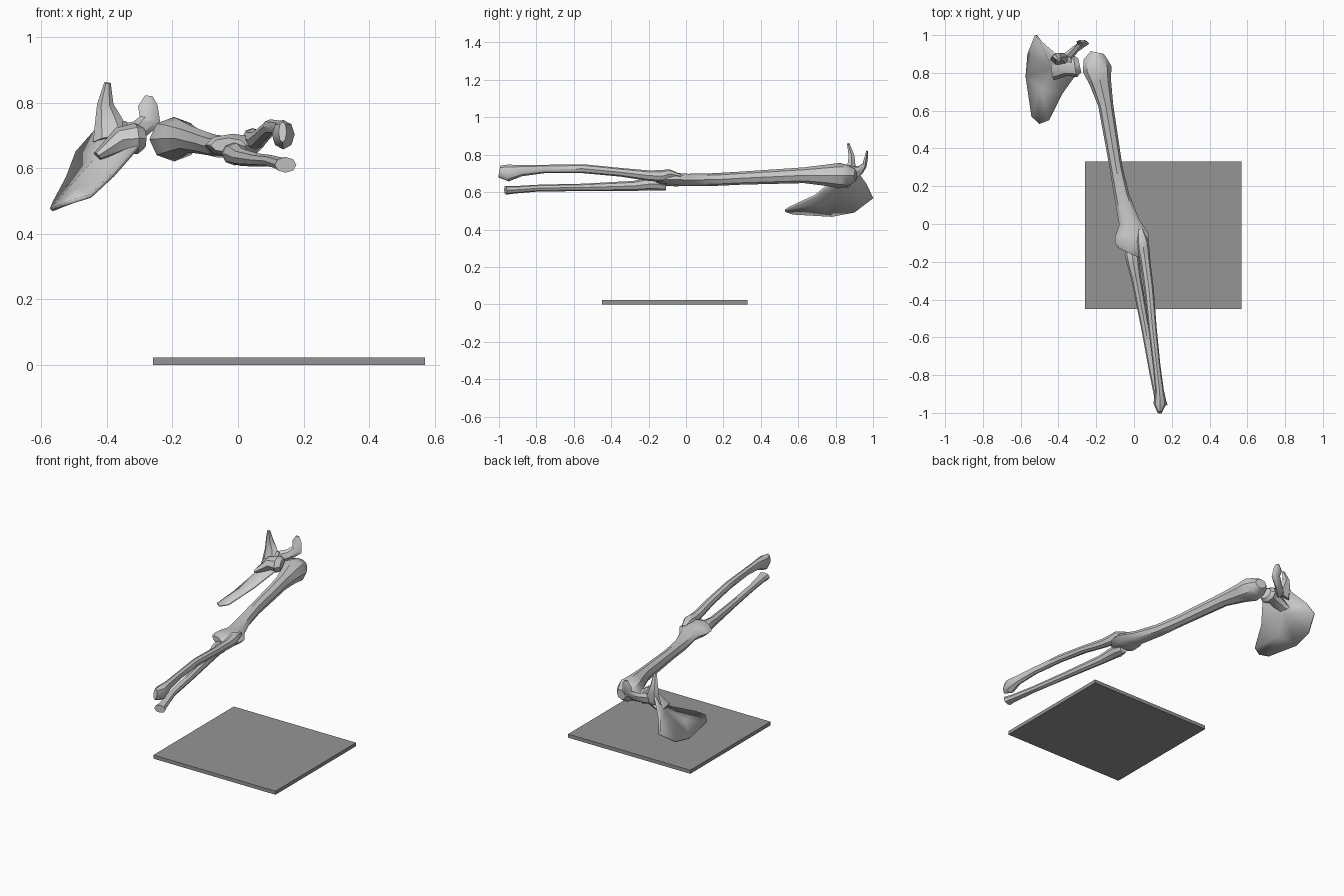
import bpy, bmesh, math
from mathutils import Vector


def finish(name, bm, angle=40):
    bmesh.ops.recalc_face_normals(bm, faces=bm.faces)
    me = bpy.data.meshes.new(name)
    bm.to_mesh(me)
    bm.free()
    ob = bpy.data.objects.new(name, me)
    bpy.context.collection.objects.link(ob)
    bpy.ops.object.select_all(action='DESELECT')
    ob.select_set(True)
    bpy.context.view_layer.objects.active = ob
    bpy.ops.object.shade_smooth_by_angle(angle=math.radians(angle))
    return ob


def loft(name, rings, up=(0, 0, 1), sides=8):
    """Each ring: x, y, z, half width, half height."""
    bm = bmesh.new()
    up = Vector(up)
    pts = [Vector(r[:3]) for r in rings]
    loops = []
    for i, r in enumerate(rings):
        t = (pts[min(i + 1, len(pts) - 1)] - pts[max(i - 1, 0)]).normalized()
        a = up.cross(t).normalized()
        b = t.cross(a)
        loop = []
        for k in range(sides):
            w = 2 * math.pi * k / sides
            loop.append(bm.verts.new(pts[i] + a * r[3] * math.cos(w) + b * r[4] * math.sin(w)))
        loops.append(loop)
    for p, q in zip(loops, loops[1:]):
        for k in range(sides):
            n = (k + 1) % sides
            bm.faces.new((p[k], p[n], q[n], q[k]))
    bm.faces.new(loops[0])
    bm.faces.new(loops[-1])
    return finish(name, bm)


# Base plate
bm = bmesh.new()
bmesh.ops.create_cube(bm, size=1)
for v in bm.verts:
    v.co = Vector((0.155 + v.co.x * 0.83, -0.06 + v.co.y * 0.78, 0.011 + v.co.z * 0.022))
plate = finish("base_plate", bm)
mat = bpy.data.materials.new("dark_grey")
mat.diffuse_color = (0.3, 0.3, 0.3, 1)
plate.data.materials.append(mat)

# Upper arm bone
loft("humerus", [
    (-.195, .908, .69, .035, .03), (-.203, .87, .69, .064, .055),
    (-.195, .82, .688, .077, .068), (-.178, .75, .69, .058, .057),
    (-.15, .63, .69, .040, .042), (-.095, .30, .675, .034, .035),
    (-.065, .15, .667, .040, .034), (-.025, .01, .665, .055, .033),
    (-.01, -.06, .667, .090, .036), (-.015, -.12, .67, .088, .035),
    (-.03, -.152, .67, .060, .022)])

# Forearm bones
loft("ulna", [
    (.035, -.03, .685, .014, .012), (.045, -.09, .698, .030, .024),
    (.05, -.13, .686, .032, .032), (.06, -.20, .688, .027, .028),
    (.08, -.35, .706, .025, .023), (.098, -.55, .725, .022, .024),
    (.12, -.75, .724, .020, .022), (.135, -.88, .715, .023, .030),
    (.138, -.95, .702, .035, .045), (.136, -.998, .71, .012, .032)])
loft("radius", [
    (-.01, -.105, .635, .026, .026), (-.01, -.16, .643, .040, .035),
    (-.005, -.20, .643, .035, .033), (.01, -.28, .633, .027, .027),
    (.06, -.55, .625, .022, .020), (.10, -.78, .622, .020, .018),
    (.135, -.92, .612, .027, .020), (.145, -.965, .61, .034, .024)])

# Shoulder blade: rim around two raised centre points
rim = [(-.30, .80, .67), (-.38, .69, .58), (-.45, .55, .515), (-.50, .53, .50),
       (-.54, .57, .485), (-.57, .78, .472), (-.56, .90, .495), (-.52, 1.0, .57),
       (-.49, .96, .65), (-.42, .90, .73), (-.34, .88, .74)]
inner = [(-.49, .72, .535), (-.43, .83, .63)]
bm = bmesh.new()
r = [bm.verts.new(c) for c in rim]
lo, hi = [bm.verts.new(c) for c in inner]
for i in range(1, 5):
    bm.faces.new((r[i], r[i + 1], lo))
for i in (5, 6, 7, 8, 9, 10, 0):
    bm.faces.new((r[i], r[(i + 1) % len(r)], hi))
bm.faces.new((r[5], hi, lo))
bm.faces.new((r[1], lo, hi))
blade = finish("shoulder_blade", bm, 60)
solid = blade.modifiers.new("thickness", 'SOLIDIFY')
solid.thickness = 0.012
solid.offset = 0

# Shoulder socket and the two processes
loft("shoulder_socket", [
    (-.43, .82, .635, .015, .06), (-.355, .83, .685, .042, .045),
    (-.31, .835, .69, .048, .058), (-.287, .84, .69, .032, .038)], up=(0, 1, 0))
loft("blade_spine_process", [
    (-.385, .87, .69, .058, .030), (-.395, .885, .745, .042, .024),
    (-.405, .885, .795, .025, .018), (-.398, .867, .86, .010, .007)], up=(0, 1, 0), sides=6)
loft("hooked_process", [
    (-.36, .88, .70, .035, .025), (-.305, .93, .715, .030, .018),
    (-.268, .955, .745, .034, .013), (-.275, .965, .79, .030, .010),
    (-.272, .968, .82, .012, .006)], up=(0, 1, 0), sides=6)
